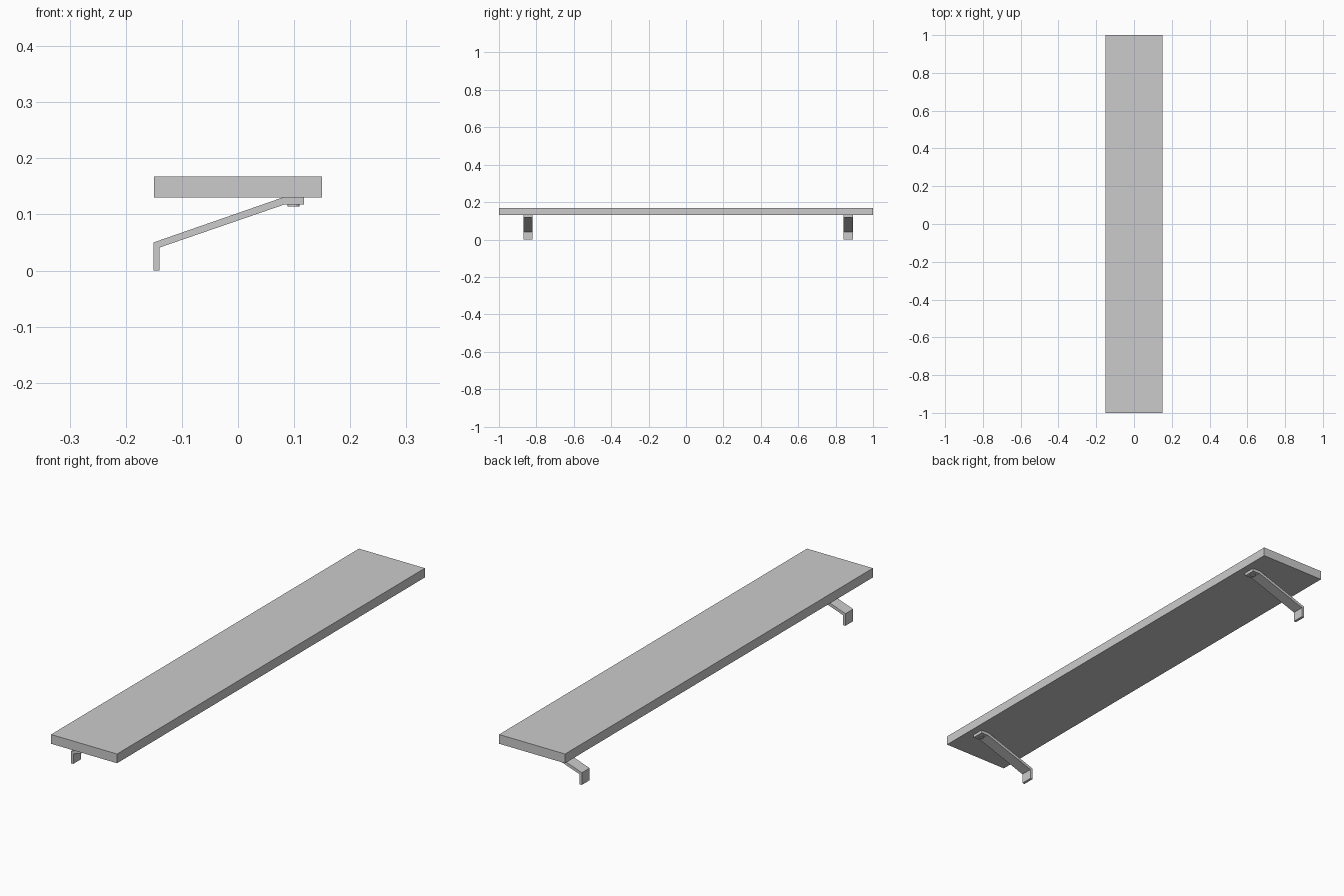
import bpy, bmesh
from mathutils import Matrix

if "Cube" in bpy.data.objects:
    bpy.data.objects.remove(bpy.data.objects["Cube"])


def finish(name, bm):
    bmesh.ops.recalc_face_normals(bm, faces=bm.faces)
    mesh = bpy.data.meshes.new(name)
    bm.to_mesh(mesh)
    bm.free()
    obj = bpy.data.objects.new(name, mesh)
    bpy.context.collection.objects.link(obj)
    return obj


def box(name, x0, x1, y0, y1, z0, z1):
    bm = bmesh.new()
    m = Matrix.Translation(((x0 + x1) / 2, (y0 + y1) / 2, (z0 + z1) / 2))
    bmesh.ops.create_cube(bm, size=1, matrix=m @ Matrix.Diagonal((x1 - x0, y1 - y0, z1 - z0, 1)))
    return finish(name, bm)


def bent_strip(name, profile, y0, y1):
    bm = bmesh.new()
    face = bm.faces.new([bm.verts.new((x, y0, z)) for x, z in profile])
    ext = bmesh.ops.extrude_face_region(bm, geom=[face])
    verts = [v for v in ext["geom"] if isinstance(v, bmesh.types.BMVert)]
    bmesh.ops.translate(bm, verts=verts, vec=(0, y1 - y0, 0))
    return finish(name, bm)


def screw(name, x, y, z0, z1, r):
    bm = bmesh.new()
    bmesh.ops.create_cone(bm, cap_ends=True, segments=16, radius1=r, radius2=r,
                          depth=z1 - z0, matrix=Matrix.Translation((x, y, (z0 + z1) / 2)))
    return finish(name, bm)


# shelf board
box("shelf_board", -0.15, 0.15, -1, 1, 0.13, 0.168)

# bent metal brackets: wall tab, sloping arm, flat mounting pad
profile = [(-0.151, 0), (-0.14, 0), (-0.14, 0.041), (0.082, 0.1175), (0.118, 0.1175),
           (0.118, 0.13), (0.079, 0.13), (-0.151, 0.05)]
for side, y in (("front", -0.845), ("back", 0.867)):
    bent_strip(side + "_bracket", profile, y - 0.025, y + 0.025)
    screw(side + "_screw_head", 0.099, y, 0.114, 0.119, 0.011)
